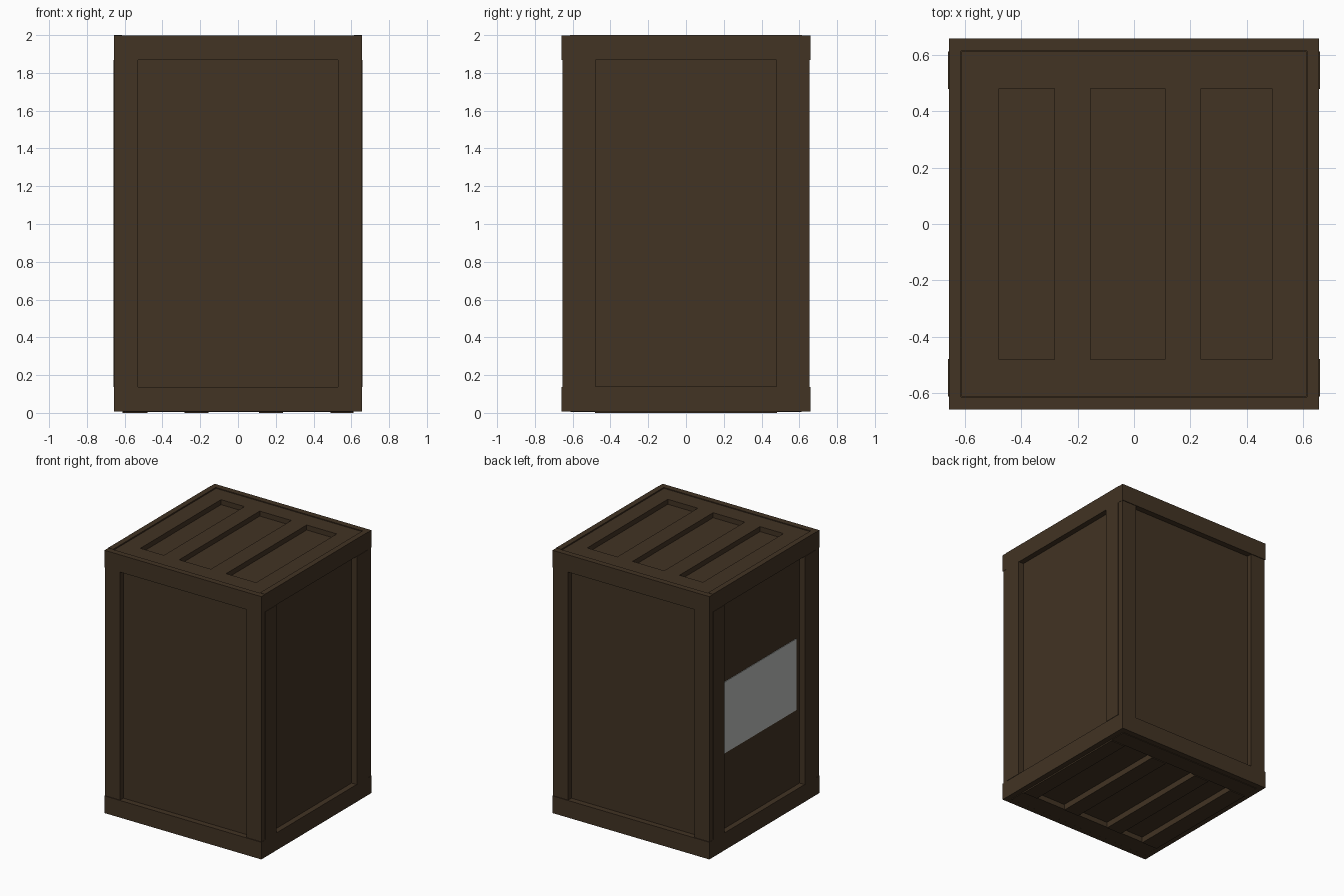
import bpy

if "Cube" in bpy.data.objects:
    bpy.data.objects.remove(bpy.data.objects["Cube"])


def material(name, rgb):
    m = bpy.data.materials.new(name)
    m.diffuse_color = (*rgb, 1)
    m.use_nodes = True
    m.node_tree.nodes["Principled BSDF"].inputs["Base Color"].default_value = m.diffuse_color
    return m


WOOD = material("dark_wood", (0.054, 0.033, 0.017))
PAPER = material("pale_grey", (0.49, 0.51, 0.495))


def box(name, x, y, z, mat=WOOD):
    """Box from (min, max) ranges on each axis."""
    bpy.ops.mesh.primitive_cube_add(size=1, location=[sum(r) / 2 for r in (x, y, z)])
    ob = bpy.context.object
    ob.name = name
    ob.scale = [abs(r[1] - r[0]) for r in (x, y, z)]
    bpy.ops.object.transform_apply(location=False, rotation=False, scale=True)
    ob.data.materials.append(mat)
    return ob


OUT, IN = 0.657, 0.615   # outer face of the trim, and face of the panels


def span(side, a, b):
    return (a, b) if side > 0 else (-b, -a)


# Panelled core
box("crate_panels", (-IN, IN), (-IN, IN), (0.045, 1.955))

# Horizontal rails round the top and bottom
for label, z in (("bottom", (0.008, 0.138)), ("top", (1.867, 1.998))):
    for s, face in ((-1, "front"), (1, "back")):
        box(f"{label}_{face}_rail", (-OUT, OUT), span(s, IN, OUT + 0.002), z)
    for s, face in ((-1, "left"), (1, "right")):
        box(f"{label}_{face}_rail", span(s, IN, OUT), (-IN, IN), (z[0], z[1] + 0.002))

# Upright corner boards
for s in (-1, 1):
    for t in (-1, 1):
        box("face_post", span(s, 0.53, 0.655), span(t, IN - 0.005, 0.654), (0.138, 1.867))
        box("side_post", span(s, IN - 0.005, 0.66), span(t, 0.48, 0.612), (0.138, 1.867))

# Lid and base boards: two cross boards and four slats each
for label, z in (("lid", (1.95, 1.993)), ("base", (0.0, 0.05))):
    for s in (-1, 1):
        box(f"{label}_cross_board", (-0.612, 0.612), span(s, 0.482, 0.612),
            (z[0] + (0.006 if label == "base" else 0), z[1]))
    for x in ((-0.612, -0.48), (-0.283, -0.155), (0.11, 0.238), (0.49, 0.612)):
        box(f"{label}_slat", x, (-0.482, 0.482), z)

# Paper label on the left side
box("paper_label", (-IN - 0.004, -IN), (-0.44, 0.44), (0.71, 1.25), PAPER)
